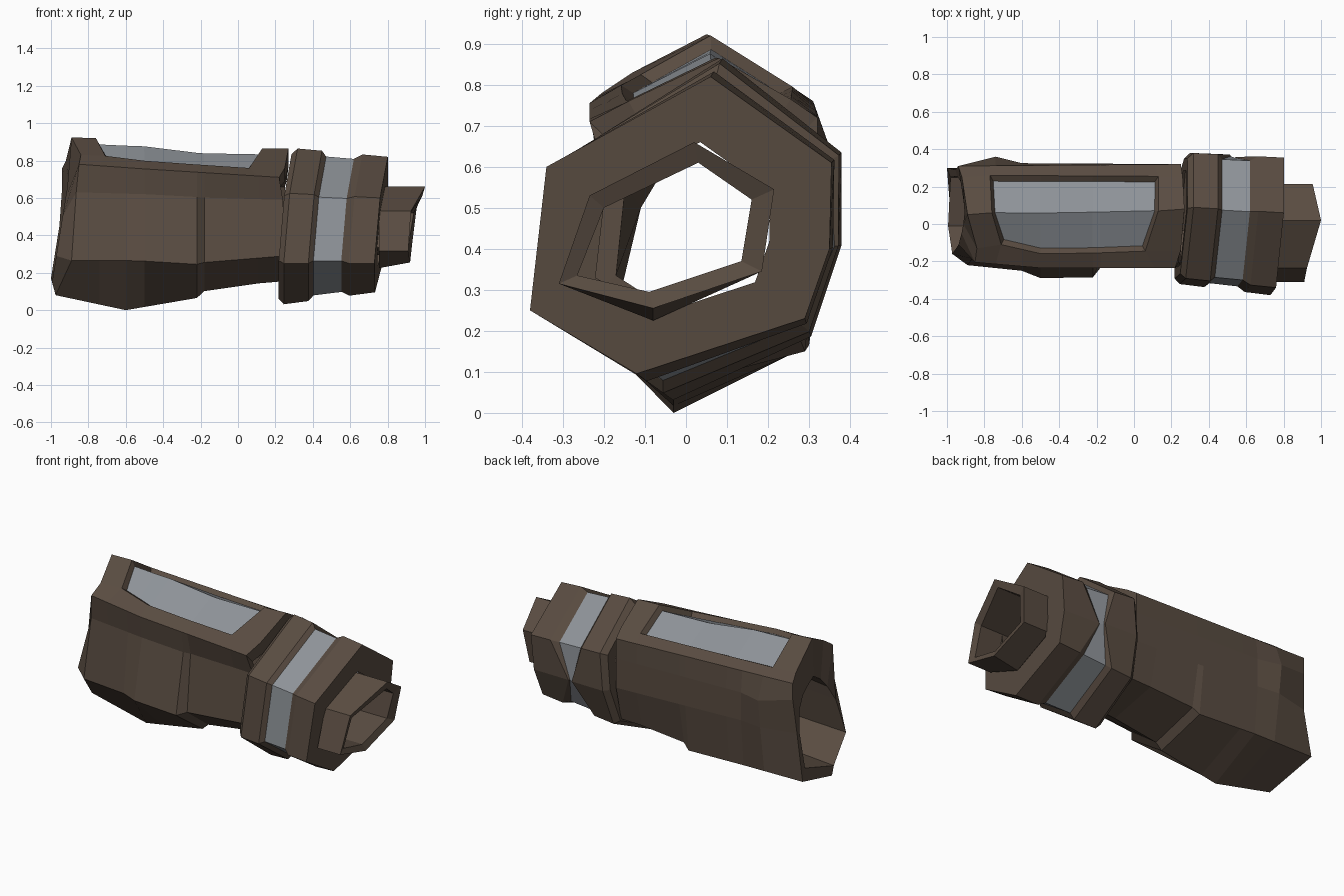
import bpy, bmesh

if "Cube" in bpy.data.objects:
    bpy.data.objects.remove(bpy.data.objects["Cube"])


def material(name, rgb):
    m = bpy.data.materials.new(name)
    m.diffuse_color = (*rgb, 1)
    m.use_nodes = True
    m.node_tree.nodes["Principled BSDF"].inputs["Base Color"].default_value = m.diffuse_color
    return m


BROWN = material("brown_plate", (0.100, 0.072, 0.053))
GREY = material("grey_panel", (0.275, 0.295, 0.32))


def loft(name, loops, mats, wrap=False, panel=None):
    """Skin loops of equal length; panel(i, k) picks faces to sink and recolour."""
    bm = bmesh.new()
    rows = [[bm.verts.new(p) for p in loop] for loop in loops]
    n = len(rows[0])
    chosen = []
    for i in range(len(rows) - (0 if wrap else 1)):
        a, b = rows[i], rows[(i + 1) % len(rows)]
        for k in range(n):
            j = (k + 1) % n
            f = bm.faces.new((a[k], a[j], b[j], b[k]))
            if panel and panel(i, k):
                chosen.append(f)
    bmesh.ops.recalc_face_normals(bm, faces=bm.faces[:])
    if chosen:
        bmesh.ops.inset_region(bm, faces=chosen, thickness=0.018, depth=-0.03,
                               use_even_offset=True)
        for f in chosen:
            f.material_index = 1
    me = bpy.data.meshes.new(name)
    bm.to_mesh(me)
    bm.free()
    for m in mats:
        me.materials.append(m)
    ob = bpy.data.objects.new(name, me)
    bpy.context.collection.objects.link(ob)
    return ob


def sample(rail, x):
    """Point on a rail at the given x."""
    for p, q in zip(rail, rail[1:]):
        if x <= q[0] or q is rail[-1]:
            t = min(1, max(0, (x - p[0]) / (q[0] - p[0])))
            return (x, p[1] + t * (q[1] - p[1]), p[2] + t * (q[2] - p[2]))


# Forearm shell: lengthwise rails, from the top ridge round the back
ridge = [(-.89, .05, .923), (-.76, .06, .92), (-.5, .06, .91), (-.2, .065, .872),
         (.13, .07, .865), (.27, .08, .865)]
window_back = [(-.92, .25, .80), (-.77, .26, .795), (.13, .255, .76), (.26, .255, .765)]
frame_back = [(-.94, .31, .76), (.25, .32, .72)]
side_back = [(-.94, .31, .66), (-.74, .36, .62), (-.6, .325, .62), (.25, .32, .60)]
mid_back = [(-.955, .29, .45), (-.74, .34, .45), (-.6, .325, .45), (.25, .32, .42)]
low_back = [(-1, .30, .17), (-.6, .30, .165), (-.22, .29, .15), (-.16, .27, .20), (.25, .27, .21)]
keel = [(-.975, -.02, .08), (-.6, -.03, 0), (-.22, -.03, .065), (-.16, -.03, .12),
        (.25, -.03, .155)]
low_front = [(-.89, -.22, .265), (-.6, -.25, .265), (-.55, -.29, .265), (-.22, -.285, .245),
             (-.18, -.235, .255), (.25, -.23, .29)]
side_front = [(-.865, -.185, .63), (-.5, -.215, .62), (-.22, -.215, .605), (-.16, -.195, .60),
              (.24, -.20, .59)]
frame_front = [(-.85, -.205, .78), (-.5, -.235, .755), (.22, -.235, .71)]
window_front = [(-.84, -.13, .83), (-.71, -.11, .825), (-.47, -.165, .795),
                (.06, -.145, .76), (.25, -.14, .76)]
rails = [ridge, window_back, frame_back, side_back, mid_back, low_back, keel,
         low_front, side_front, frame_front, window_front]

# the window ends slant towards the front
shift = {0: (-.02, .02), 1: (-.03, .02), 10: (.03, -.05)}
stations = [-.74, -.6, -.5, -.22, -.18, .11]
outer = [[r[0] for r in rails]]
for s, x in enumerate(stations):
    row = []
    for k, r in enumerate(rails):
        d = shift.get(k, (0, 0))
        row.append(sample(r, x + (d[0] if s == 0 else d[1] if s == 5 else 0)))
    outer.append(row)
outer.append([r[-1] for r in rails])

# Elbow opening: narrow at the top, wide and thin-walled below
mouth_yz = [(.06, .70), (.12, .67), (.18, .63), (.23, .56), (.255, .45), (.25, .23),
            (-.01, .15), (-.16, .29), (-.11, .50), (-.05, .60), (0, .66)]
mouth = [(-.89 - .16 * (.8 - z), y, z) for y, z in mouth_yz]
back_end = [(x, .04 + .78 * (y - .04), .47 + .75 * (z - .47)) for x, y, z in outer[-1]]
loft("forearm_shell", outer + [back_end, mouth], [BROWN, GREY], wrap=True,
     panel=lambda i, k: 1 <= i <= 5 and k in (0, 10))

# Cuff cross-section at both ends of the cuff (top, then round the back)
CUFF_A = [(.09, .865), (.38, .635), (.38, .41), (.305, .185), (-.03, .03), (-.32, .25), (-.29, .625)]
CUFF_B = [(.06, .82), (.355, .61), (.35, .40), (.29, .23), (-.12, .095), (-.38, .25), (-.34, .60)]


def cuff_loop(x, s):
    t = (x - .27) / .495
    loop = []
    for k, (a, b) in enumerate(zip(CUFF_A, CUFF_B)):
        xk, sk = x, s
        if k == 2 and .4 < x < .64:      # the band pinches at the back
            xk, sk = .51 + (x - .51) * .15, max(s, .98)
        y, z = a[0] + t * (b[0] - a[0]), a[1] + t * (b[1] - a[1])
        y, z = sk * y, .44 + sk * (z - .44)
        loop.append((xk + .08 * (z - .45) + .06 * y, y, z))
    return loop


for name, mat, profile in (
        ("cuff_rear_ring", BROWN, [(.25, .75), (.25, .92), (.28, 1), (.412, 1), (.437, .93)]),
        ("cuff_band", GREY, [(.437, .93), (.587, .93)]),
        ("cuff_front_ring", BROWN, [(.587, .93), (.63, 1), (.768, 1), (.768, .58)])):
    loft(name, [cuff_loop(x, s) for x, s in profile], [mat])

# Wrist socket: open hexagonal tube
socket = [(1.0, .02, .66), (.955, .215, .545), (.93, .185, .345), (.92, -.08, .255),
          (.91, -.31, .315), (.925, -.235, .53)]
opening = [(.985, .03, .61), (.94, .16, .52), (.915, .135, .37), (.905, -.09, .295),
           (.90, -.265, .335), (.91, -.20, .50)]
base = [(.755, y, z - (.03 if k == 3 else 0)) for k, (x, y, z) in enumerate(socket)]
deep = [(.60, y, z) for x, y, z in opening]
loft("wrist_socket", [base, socket, opening, deep], [BROWN])
